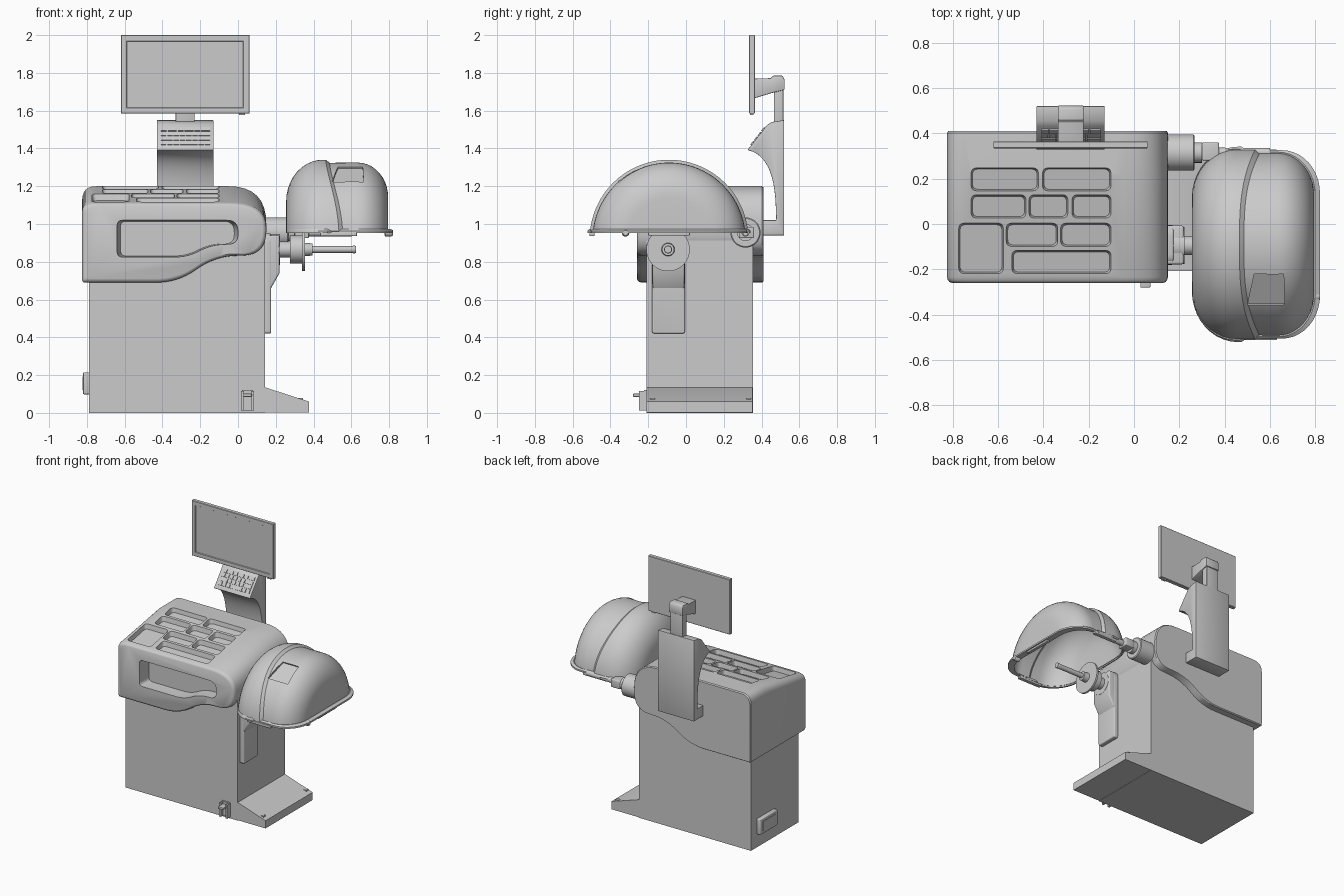
import bpy, bmesh, math
from mathutils import Vector as V

if "Cube" in bpy.data.objects:
    bpy.data.objects.remove(bpy.data.objects["Cube"])

def mesh_obj(name, bm):
    bmesh.ops.recalc_face_normals(bm, faces=bm.faces)
    me = bpy.data.meshes.new(name)
    bm.to_mesh(me)
    bm.free()
    ob = bpy.data.objects.new(name, me)
    bpy.context.scene.collection.objects.link(ob)
    return ob

def add_loft(bm, rings, wrap=False):
    vs = [[bm.verts.new(p) for p in r] for r in rings]
    n = len(vs[0])
    pairs = list(zip(vs, vs[1:])) + ([(vs[-1], vs[0])] if wrap else [])
    for a, b in pairs:
        for i in range(n):
            bm.faces.new((a[i], a[(i + 1) % n], b[(i + 1) % n], b[i]))
    if not wrap:
        bm.faces.new(vs[0])
        bm.faces.new(vs[-1])

def loft(name, rings, wrap=False):
    bm = bmesh.new()
    add_loft(bm, rings, wrap)
    return mesh_obj(name, bm)

def bake(ob):
    dg = bpy.context.evaluated_depsgraph_get()
    me = bpy.data.meshes.new_from_object(ob.evaluated_get(dg))
    ob.modifiers.clear()
    ob.data = me
    return ob

def bevel(ob, w, seg=3):
    m = ob.modifiers.new("bevel", 'BEVEL')
    m.width, m.segments, m.limit_method = w, seg, 'ANGLE'
    m.angle_limit = math.radians(40)
    return bake(ob)

def cut(ob, cutter):
    before = ob.data
    for solver in ('EXACT', 'FLOAT'):
        m = ob.modifiers.new("cut", 'BOOLEAN')
        m.operation, m.object, m.solver = 'DIFFERENCE', cutter, solver
        bake(ob)
        if len(ob.data.polygons) > 10:
            break
        ob.data = before
    bpy.data.objects.remove(cutter)

def box(name, x, y, z, bev=0.0):
    r = lambda k: [V((x[i], y[j], k)) for i, j in ((0, 0), (1, 0), (1, 1), (0, 1))]
    ob = loft(name, [r(z[0]), r(z[1])])
    return bevel(ob, bev) if bev else ob

def lathe_x(name, y, z, prof, n=40):
    """Solid turned about a line parallel to x; prof = (x, radius)."""
    return loft(name, [[V((x, y + r * math.cos(2 * math.pi * i / n), z + r * math.sin(2 * math.pi * i / n)))
                        for i in range(n)] for x, r in prof])

def bez(a, b, c, n=8):
    return [a * (1 - t) ** 2 + b * 2 * t * (1 - t) + c * t * t for t in (i / n for i in range(n + 1))]

def rounded(pts):
    """Closed 2D outline from (u, v, corner cut length)."""
    out = []
    for i, (u, v, t) in enumerate(pts):
        p, a, b = V((u, v)), V(pts[i - 1][:2]), V(pts[(i + 1) % len(pts)][:2])
        out += bez(p + (a - p).normalized() * t, p, p + (b - p).normalized() * t) if t else [p]
    return out

def prism_y(name, pts, y0, y1):
    return loft(name, [[V((p[0], y, p[1])) for p in pts] for y in (y0, y1)])

def prism_x(name, pts, x0, x1):
    return loft(name, [[V((x, p[0], p[1])) for p in pts] for x in (x0, x1)])

# Cabinet and foot ramp
prism_y("cabinet", [(-.79, 0), (.143, 0), (.143, .94), (.04, .94), (0, .87), (-.3, .73), (-.79, .73)], -.21, .355)
prism_y("foot_ramp", [(.1, .002), (.375, .002), (.375, .06), (.145, .135), (.1, .135)], -.208, .353)
for i, y in enumerate((-.19, .32)):
    box(f"anchor_bolt_{i}", (.32, .345), (y, y + .025), (.06, .08))

# Top housing: sloped towards the front, S-shaped underside
outline = rounded([(-.825, .69, .015), (-.32, .69, .115), (-.12, .83, .115), (.15, .835, .13), (.15, 1.2, .2), (-.825, 1.2, .075)])
def section(y, inset):
    pts = []
    for p in outline:
        x, z = -.3375 + (p.x + .3375) * (1 - inset / .4875), .945 + (p.y - .945) * (1 - inset / .255)
        pts.append(V((x, y, z - max(0, z - .95) * .75 * max(0, .22 - y))))
    return pts
housing = loft("weight_tray_housing", [section(*s) for s in
               ((-.26, .022), (-.256, .011), (-.248, .004), (-.234, 0), (.22, 0), (.402, 0), (.41, .006))])

# Trays cut into the top
bm = bmesh.new()
trays = [(-.72, -.42, .145, .25), (-.405, -.1, .145, .25), (-.72, -.475, .025, .13), (-.465, -.29, .025, .13),
         (-.275, -.1, .025, .13), (-.565, -.335, -.1, .005), (-.325, -.1, -.1, .005), (-.54, -.1, -.22, -.115),
         (-.775, -.575, -.22, .005)]
for x0, x1, y0, y1 in trays:
    ring = lambda d: rounded([(x0 + d, y0 + d, .025), (x1 - d, y0 + d, .025), (x1 - d, y1 - d, .025), (x0 + d, y1 - d, .025)])
    add_loft(bm, [[V((p.x, p.y, 1.2 - .1875 * (.22 - p.y) + h)) for p in ring(d)]
                  for d, h in ((.008, -.035), (0, .008), (0, .08))])
cut(housing, mesh_obj("tray_cutter", bm))

# Front storage pocket
pocket = rounded([(-.64, .825, .03), (-.27, .825, .065), (-.14, .89, .065), (0, .895, .05), (0, 1.02, .06), (-.64, 1.02, .03)])
c = V((-.33, .925))
cut(housing, loft("pocket_cutter", [[V((c.x + (p.x - c.x) * s, y, c.y + (p.y - c.y) * s)) for p in pocket]
                                    for y, s in ((-.3, 1), (-.255, 1), (-.17, .94))]))

# Side cover below the spindle
bevel(prism_x("spindle_cover", rounded([(-.18, .42, .015), (-.005, .42, .015), (-.005, .95, .05), (-.18, .95, .05)]), .13, .175), .008)
bevel(prism_y("spindle_cover_upper", [(.13, .64), (.175, .66), (.22, .74), (.22, .94), (.13, .94)], -.178, -.007), .01)

# Spindle with flange and shaft
lathe_x("spindle", -.095, .865, [(.14, .082), (.222, .082), (.222, .042), (.275, .042), (.275, .075), (.34, .075),
        (.34, .115), (.354, .115), (.354, .035), (.395, .032), (.395, .018), (.61, .018), (.61, .021), (.625, .019)])

# Hood pivot and arm
lathe_x("hood_pivot", .315, .955, [(.14, .08), (.262, .08), (.267, .074), (.267, .045), (.3, .045), (.3, .022), (.6, .02)])
box("hood_arm_bracket", (.3, .375), (.28, .36), (.925, .985), .006)

# Wheel hood: half of a turned shell with a stepped band
HY, HZ = -.09, .92
q = [math.pi / 2 * i / 10 for i in range(11)]
prof = [(.255, .02, 0), (.255, .12, 0)] + [(.45 - .195 * math.cos(t), .2 + .22 * math.sin(t), 0) for t in q]
prof += [(.465, .42, 1), (.485, .404, 1), (.6, .405, .5)] + [(.635 + .16 * math.sin(t), .22 + .185 * math.cos(t), 0) for t in q]
prof += [(.795, .12, 0), (.795, .02, 0)]
bm = bmesh.new()
N = 64
grid = []
for i in range(N + 1):
    a = math.pi * i / N
    grid.append([bm.verts.new((x + w * .07 * abs(math.cos(a)) ** 3, HY + r * math.cos(a), HZ + r * math.sin(a)))
                 for x, r, w in prof])
for a, b in zip(grid, grid[1:]):
    for j in range(len(prof) - 1):
        bm.faces.new((a[j], a[j + 1], b[j + 1], b[j]))
bmesh.ops.bisect_plane(bm, geom=bm.verts[:] + bm.edges[:] + bm.faces[:], plane_co=(0, 0, .962), plane_no=(0, 0, 1), clear_inner=True)
hood = mesh_obj("wheel_hood", bm)
m = hood.modifiers.new("shell", 'SOLIDIFY')
m.thickness, m.offset = .012, -1
bake(hood)

# Hood window and its recessed pane
win = [V(p) for p in ((.53, -.22, 1.3), (.66, -.22, 1.3), (.665, -.355, 1.22), (.5, -.355, 1.22))]
nrm = V((0, -.51, .86))
cut(hood, loft("window_cutter", [[p + nrm * d for p in win] for d in (-.04, .06)]))
mid = sum(win, V()) / 4
loft("hood_window", [[mid + (p - mid) * 1.04 + nrm * d for p in win] for d in (-.016, -.008)])

# Hood rim with clips
half = [(x, r) for x, r, w in prof if r > .15]
base = [(x, r) for x, r in half] + [(x, -r) for x, r in reversed(half)]
def rim(o, z):
    return [V((.255 + (x - .255) * (1 + o * 1.8) - (0 if o > 0 else o * .25), HY + r * (1 + o), z)) for x, r in base]
loft("hood_rim", [rim(.026, .952), rim(.026, .964), rim(.004, .974), rim(-.03, .968), rim(-.03, .952)], wrap=True)
for y, tag in ((-.498, "front"), (.315, "back")):
    box(f"rim_clip_{tag}", (.435, .63), (y - .014, y + .014), (.936, .956), .004)
lathe_x("rim_knob", -.32, .953, [(.775, .012), (.78, .02), (.808, .02), (.82, .014)], 20)
box("rim_side_clip", (.785, .81), (-.2, .02), (.938, .956), .004)

# Rear column carrying keyboard and monitor
curve = bez(V((.33, 1.39)), V((.465, 1.36)), V((.475, 1.1)), 12)
bevel(prism_x("rear_column", [(.4, .94), (.52, .94), (.52, 1.55), (.455, 1.54), (.43, 1.525), (.328, 1.395)]
      + [tuple(p) for p in curve] + [(.478, 1.02), (.4, 1.02)], -.43, -.13), .006, 2)

# Keyboard keys on the sloped panel
bm = bmesh.new()
d, n = V((0, .617, .787)), V((0, -.787, .617))
rows = [[1, 1, 1, 3, 1, 1], [2, 1, 1, 1, 1, 2], [1, 1, 1, 1, 1, 1, 2], [1, 1.5, 1, 1.5, 1, 1.5]]
for i, row in enumerate(rows):
    x, unit = -.41, .265 / sum(row)
    for w in row:
        x0, x1 = x + .003, x + unit * w - .003
        o = V((0, .328, 1.395)) + d * (.028 + i * .031)
        add_loft(bm, [[V((px, 0, 0)) + o + d * s + n * h for px, s in ((x0, 0), (x1, 0), (x1, .025), (x0, .025))]
                      for h in (-.005, .006)])
        x += unit * w
mesh_obj("keyboard_keys", bm)

# Monitor post, arm and screen
box("monitor_post", (-.33, -.23), (.465, .515), (1.5, 1.74), .004)
bevel(prism_x("monitor_arm", [(.36, 1.665), (.46, 1.695), (.522, 1.71), (.522, 1.765), (.512, 1.785), (.46, 1.785), (.45, 1.772), (.36, 1.77)],
      -.336, -.222), .005, 2)
def rect(e, y):
    return [V((x, y, z)) for x, z in ((-.62 + e, 1.585 + e), (.06 - e, 1.585 + e), (.06 - e, 2 - e), (-.62 + e, 2 - e))]
loft("monitor", [rect(.003, .365), rect(0, .362), rect(0, .337), rect(.003, .334), rect(.03, .334), rect(.033, .339)])
box("monitor_button", (.005, .038), (.34, .358), (1.576, 1.588))

# Brake pedal on the front and power box on the left side
for i, x in enumerate((.017, .07)):
    box(f"pedal_cheek_{i}", (x, x + .014), (-.248, -.2), (.012, .115))
box("pedal_back", (.02, .08), (-.222, -.2), (.012, .12))
box("brake_pedal", (.028, .073), (-.28, -.215), (.085, .102), .004)
box("power_box", (-.82, -.78), (.08, .285), (.098, .215), .006)
box("power_switch", (-.824, -.815), (.11, .255), (.12, .193))

# Smooth the curved faces, keep hard edges
for ob in bpy.context.scene.objects:
    ob.select_set(True)
    bpy.context.view_layer.objects.active = ob
bpy.ops.object.shade_smooth_by_angle(angle=math.radians(32))
